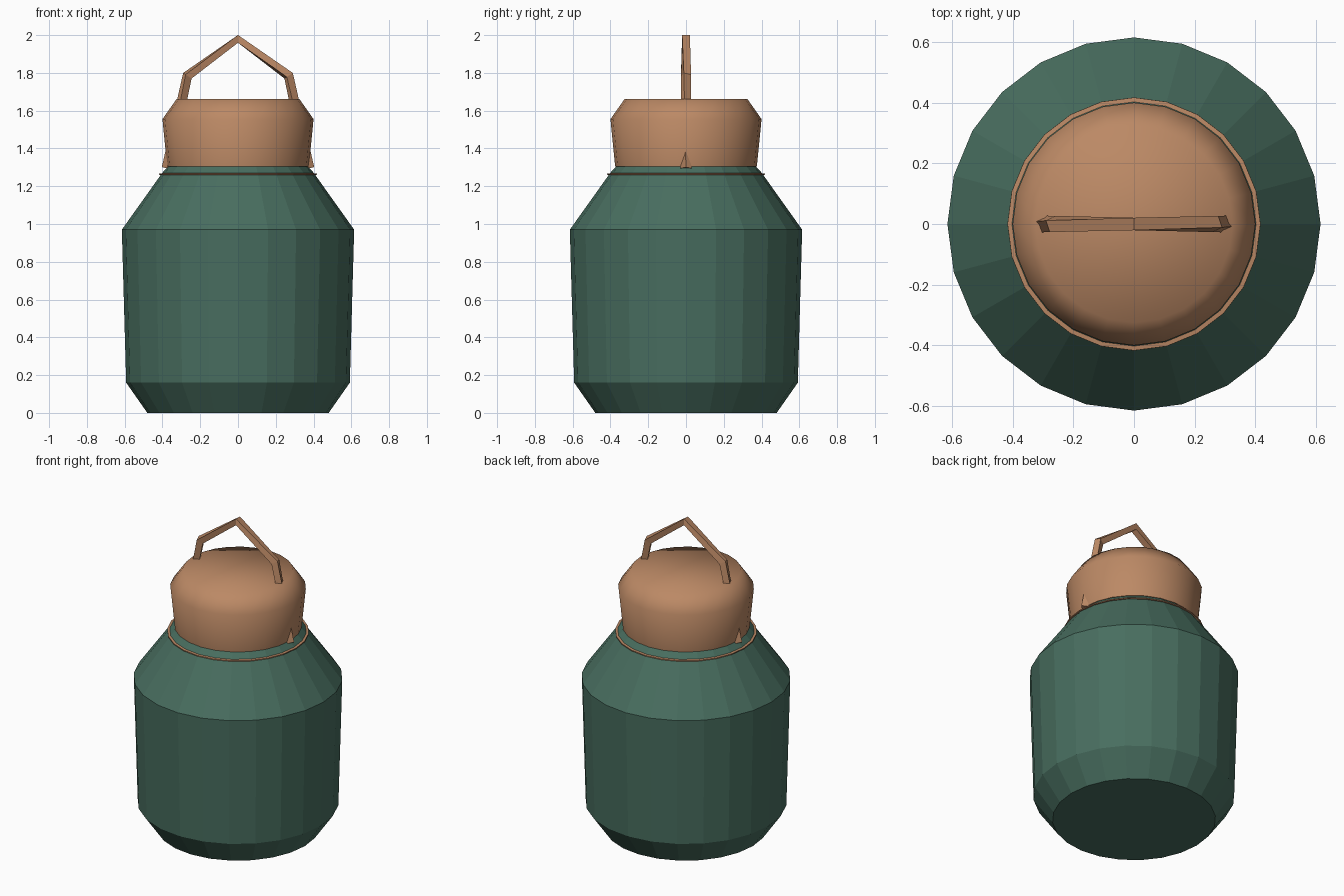
import bpy, math
from mathutils import Vector

if "Cube" in bpy.data.objects:
    bpy.data.objects.remove(bpy.data.objects["Cube"])

def material(name, rgb):
    m = bpy.data.materials.new(name)
    m.diffuse_color = (*rgb, 1)
    m.use_nodes = True
    m.node_tree.nodes["Principled BSDF"].inputs["Base Color"].default_value = m.diffuse_color
    return m

green = material("dark green", (0.065, 0.155, 0.115))
copper = material("copper", (0.50, 0.25, 0.13))

def mesh_object(name, verts, faces, mat):
    me = bpy.data.meshes.new(name)
    me.from_pydata(verts, [], faces)
    me.materials.append(mat)
    ob = bpy.data.objects.new(name, me)
    bpy.context.collection.objects.link(ob)
    return ob

def skin(name, rings, mat):
    """Join equal rings of points into a capped tube."""
    n = len(rings[0])
    verts = [p for r in rings for p in r]
    faces = [(i*n + j, i*n + (j+1) % n, (i+1)*n + (j+1) % n, (i+1)*n + j)
             for i in range(len(rings) - 1) for j in range(n)]
    faces.append(tuple(reversed(range(n))))
    faces.append(tuple(range(len(verts) - n, len(verts))))
    return mesh_object(name, verts, faces, mat)

def lathe(name, profile, mat, sides=24):
    rings = [[(r*math.cos(2*math.pi*j/sides), r*math.sin(2*math.pi*j/sides), z)
              for j in range(sides)] for r, z in profile]
    return skin(name, rings, mat)

# Faceted jar body with sloped shoulder and short neck
lathe("body", [(0.48, 0), (0.592, 0.16), (0.615, 0.97), (0.40, 1.272),
               (0.365, 1.31)], green)

# Thin ring around the neck
lathe("neck_ring", [(0.40, 1.259), (0.417, 1.261), (0.417, 1.267),
                    (0.40, 1.269)], copper)

# Smooth lid with a chamfered top
lid = lathe("lid", [(0.375, 1.304), (0.40, 1.555), (0.325, 1.662)], copper)
for p in lid.data.polygons:
    p.use_smooth = p.normal.z > -0.9

# Bent bar handle whose legs run through the lid and poke out below its rim
path = [Vector((x, 0, z)) for x, z in
        [(-0.375, 1.295), (-0.268, 1.785), (0, 1.98), (0.268, 1.785), (0.375, 1.295)]]
rings = []
for i, p in enumerate(path):
    a = (p - path[max(i-1, 0)]).normalized()
    b = (path[min(i+1, 4)] - p).normalized()
    t = (a + b).normalized()
    side = Vector((0, 1, 0))
    out = t.cross(side)
    twist = math.radians(45 + 22 * (i - 2))
    rings.append([p + 0.029*(math.cos(twist + k*math.pi/2)*side
                             - math.sin(twist + k*math.pi/2)*out) for k in range(4)])
skin("handle", rings, copper)
